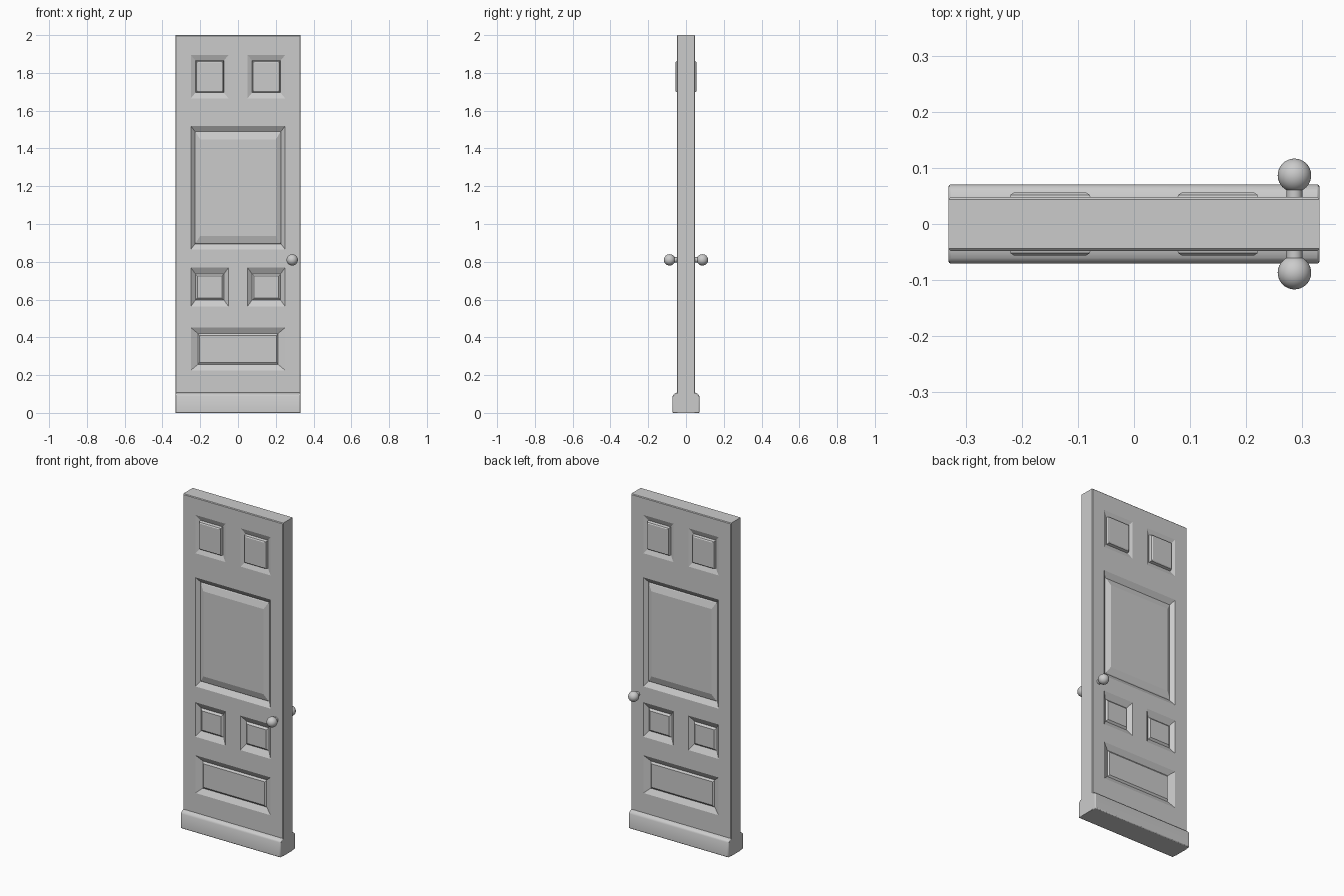
import bpy, bmesh
from math import radians

if "Cube" in bpy.data.objects:
    bpy.data.objects.remove(bpy.data.objects["Cube"])

HALF_W, HALF_T, HEIGHT, EDGE = 0.332, 0.048, 2.0, 0.004


def finish(obj, angle=30):
    bpy.context.view_layer.objects.active = obj
    obj.select_set(True)
    bpy.ops.object.shade_smooth_by_angle(angle=radians(angle))
    obj.select_set(False)


def mirror_y(obj):
    mod = obj.modifiers.new("both_sides", 'MIRROR')
    mod.use_axis = (False, True, False)
    mod.use_clip = True


def mesh_object(name, bm):
    bmesh.ops.remove_doubles(bm, verts=bm.verts, dist=1e-5)
    bmesh.ops.recalc_face_normals(bm, faces=bm.faces)
    mesh = bpy.data.meshes.new(name)
    bm.to_mesh(mesh)
    bm.free()
    obj = bpy.data.objects.new(name, mesh)
    bpy.context.collection.objects.link(obj)
    return obj


def rect(bm, x0, x1, z0, z1, y):
    return [bm.verts.new(p) for p in ((x0, y, z0), (x1, y, z0), (x1, y, z1), (x0, y, z1))]


def bridge(bm, a, b):
    for i in range(4):
        j = (i + 1) % 4
        bm.faces.new((a[i], a[j], b[j], b[i]))


# Panels: outer rectangle, then nested rings as (inset x, inset z, depth below face)
small_top = [(0.025, 0.03, 0.012), (0.029, 0.034, -0.004), (0.035, 0.04, -0.008)]
small_low = [(0.025, 0.035, 0.020), (0.036, 0.046, 0.010)]
large = [(0.022, 0.03, 0.020), (0.026, 0.034, 0.016), (0.05, 0.072, 0.004)]
wide = [(0.038, 0.032, 0.018), (0.046, 0.043, 0.010)]
panels = [(-0.25, 0.25, 0.865, 1.52, large), (-0.25, 0.25, 0.225, 0.452, wide)]
for x0, x1 in ((-0.25, -0.05), (0.05, 0.25)):
    panels.append((x0, x1, 1.665, 1.895, small_top))
    panels.append((x0, x1, 0.563, 0.77, small_low))

# Door slab: flat frame cells around the panels
bm = bmesh.new()
xs = [-HALF_W + EDGE, -0.25, -0.05, 0.05, 0.25, HALF_W - EDGE]
zs = sorted({EDGE, HEIGHT - EDGE} | {z for p in panels for z in p[2:4]})
for x0, x1 in zip(xs, xs[1:]):
    for z0, z1 in zip(zs, zs[1:]):
        cx, cz = (x0 + x1) / 2, (z0 + z1) / 2
        if not any(p[0] < cx < p[1] and p[2] < cz < p[3] for p in panels):
            bm.faces.new(rect(bm, x0, x1, z0, z1, -HALF_T))

# Moulded panels
for x0, x1, z0, z1, rings in panels:
    prev = rect(bm, x0, x1, z0, z1, -HALF_T)
    for ix, iz, depth in rings:
        ring = rect(bm, x0 + ix, x1 - ix, z0 + iz, z1 - iz, -HALF_T + depth)
        bridge(bm, prev, ring)
        prev = ring
    bm.faces.new(prev)

# Chamfered slab edge, back to the mirror plane
prev = rect(bm, xs[0], xs[-1], zs[0], zs[-1], -HALF_T)
for y in (-HALF_T + EDGE, 0):
    ring = rect(bm, -HALF_W, HALF_W, 0, HEIGHT, y)
    bridge(bm, prev, ring)
    prev = ring
door = mesh_object("door_slab", bm)
mirror_y(door)
finish(door, 10)

# Kick board: sloped-top profile extruded across the width
bm = bmesh.new()
profile = [(-0.071, 0), (0.071, 0), (0.071, 0.088), (0.066, 0.098), (0.05, 0.107),
           (-0.05, 0.107), (-0.066, 0.098), (-0.071, 0.088)]
face = bm.faces.new([bm.verts.new((-HALF_W, y, z)) for y, z in profile])
ext = bmesh.ops.extrude_face_region(bm, geom=[face])
moved = [v for v in ext["geom"] if isinstance(v, bmesh.types.BMVert)]
bmesh.ops.translate(bm, verts=moved, vec=(2 * HALF_W, 0, 0))
kick = mesh_object("kick_board", bm)
bev = kick.modifiers.new("soft_edges", 'BEVEL')
bev.width, bev.segments = 0.005, 2
finish(kick)

# Door knobs and their stems
bpy.ops.mesh.primitive_uv_sphere_add(segments=32, ring_count=16, radius=0.03,
                                     location=(0.287, -0.087, 0.81), rotation=(radians(90), 0, 0))
knob = bpy.context.object
knob.name = "knob"
bpy.ops.mesh.primitive_cylinder_add(vertices=24, radius=0.014, depth=0.03,
                                    location=(0.287, -0.055, 0.81), rotation=(radians(90), 0, 0))
stem = bpy.context.object
stem.name = "knob_stem"
for part in (knob, stem):
    bpy.ops.object.select_all(action='DESELECT')
    bpy.context.view_layer.objects.active = part
    part.select_set(True)
    bpy.ops.object.transform_apply(location=True, rotation=True, scale=True)
    mirror_y(part)
    finish(part)
